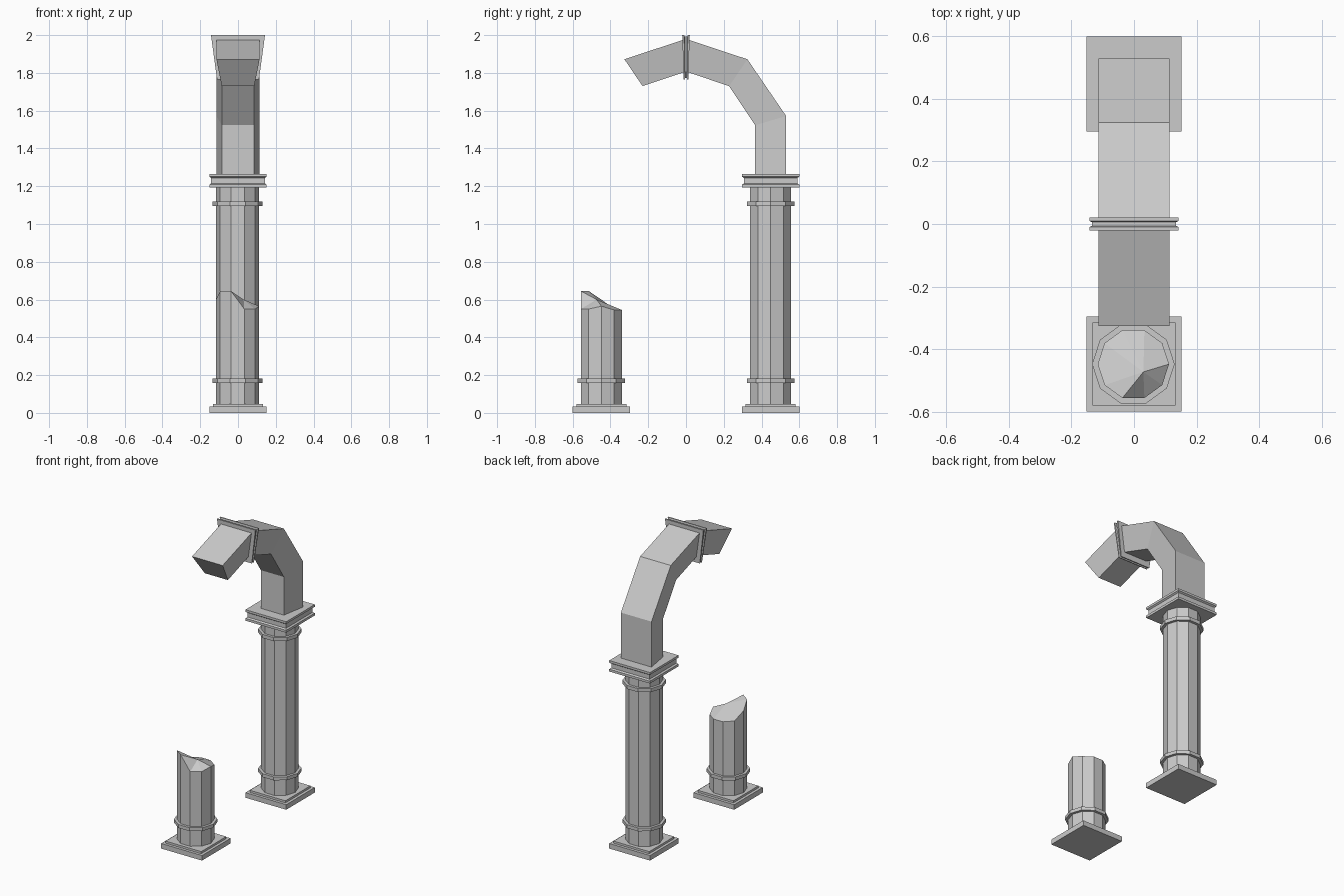
import bpy, bmesh
from math import cos, sin, pi

if "Cube" in bpy.data.objects:
    bpy.data.objects.remove(bpy.data.objects["Cube"])

CY = 0.448                      # column offset from the centre
N = 10                          # sides of the shafts


def loft(name, rings):
    """Skin a list of equal-length point loops and cap both ends."""
    bm = bmesh.new()
    vs = [[bm.verts.new(p) for p in r] for r in rings]
    n = len(rings[0])
    for a, b in zip(vs, vs[1:]):
        for i in range(n):
            j = (i + 1) % n
            bm.faces.new((a[i], a[j], b[j], b[i]))
    bm.faces.new(vs[0])
    bm.faces.new(vs[-1])
    bmesh.ops.recalc_face_normals(bm, faces=bm.faces)
    me = bpy.data.meshes.new(name)
    bm.to_mesh(me)
    bm.free()
    ob = bpy.data.objects.new(name, me)
    bpy.context.collection.objects.link(ob)
    return ob


def square(h, z, cy):
    return [(-h, cy - h, z), (h, cy - h, z), (h, cy + h, z), (-h, cy + h, z)]


def decagon(r, z, cy):
    return [(r * cos(2 * pi * i / N) - 0.002, cy + r * sin(2 * pi * i / N), z) for i in range(N)]


def base(tag, cy):
    # stepped square plinth and lower collar
    loft(tag + "_plinth", [square(h, z, cy) for h, z in
         ((0.152, 0), (0.152, 0.034), (0.133, 0.034), (0.133, 0.048))])
    collar(tag + "_lower_collar", 0.158, 0.181, cy)


def collar(name, z0, z1, cy):
    loft(name, [decagon(r, z, cy) for r, z in
         ((0.112, z0), (0.132, z0), (0.132, z1), (0.112, z1))])


# whole column at the back
base("tall_column", CY)
loft("tall_column_shaft", [decagon(0.114, z, CY) for z in (0.045, 1.195)])
collar("tall_column_upper_collar", 1.095, 1.119, CY)

# grooved square capital
loft("capital", [square(h, z, CY) for h, z in
     ((0.152, 1.192), (0.152, 1.208), (0.142, 1.215),
      (0.142, 1.244), (0.152, 1.251), (0.152, 1.266))])

# broken column at the front, with a jagged top
base("broken_column", -CY)
heights = (0.565, 0.545, 0.545, 0.545, 0.55, 0.6, 0.645, 0.645, 0.55, 0.55)
top = [(x, y, h) for (x, y, _), h in zip(decagon(0.114, 0, -CY), heights)]
shaft = loft("broken_column_shaft", [decagon(0.114, 0.045, -CY), top])
bm = bmesh.new()
bm.from_mesh(shaft.data)
bm.faces.ensure_lookup_table()
cap = max(bm.faces, key=lambda f: f.calc_center_median().z)
peak = bmesh.ops.poke(bm, faces=[cap])["verts"][0]
peak.co = (0.03, -CY - 0.025, 0.6)
bm.to_mesh(shaft.data)
bm.free()

# half arch, with a section that narrows toward the inside
outer = ((0.53, 1.26), (0.53, 1.572), (0.325, 1.872), (0, 1.98), (-0.326, 1.872))
inner = ((0.366, 1.26), (0.366, 1.523), (0.228, 1.73), (0, 1.807), (-0.23, 1.73))
loft("broken_arch", [[(-0.114, oy, oz), (0.114, oy, oz), (0.086, iy, iz), (-0.086, iy, iz)]
     for (oy, oz), (iy, iz) in zip(outer, inner)])

# tapered keystone with a groove round its edge
rings = []
for t, inset in ((-1, 0), (-0.5, 0), (-0.3, 0.008), (0.3, 0.008), (0.5, 0), (1, 0)):
    wt, wb = 0.143 - inset, 0.111 - inset
    rings.append([(-wt, 0.02 * t, 2 - inset), (wt, 0.02 * t, 2 - inset),
                  (wb, 0.012 * t, 1.765 + inset), (-wb, 0.012 * t, 1.765 + inset)])
loft("keystone", rings)
